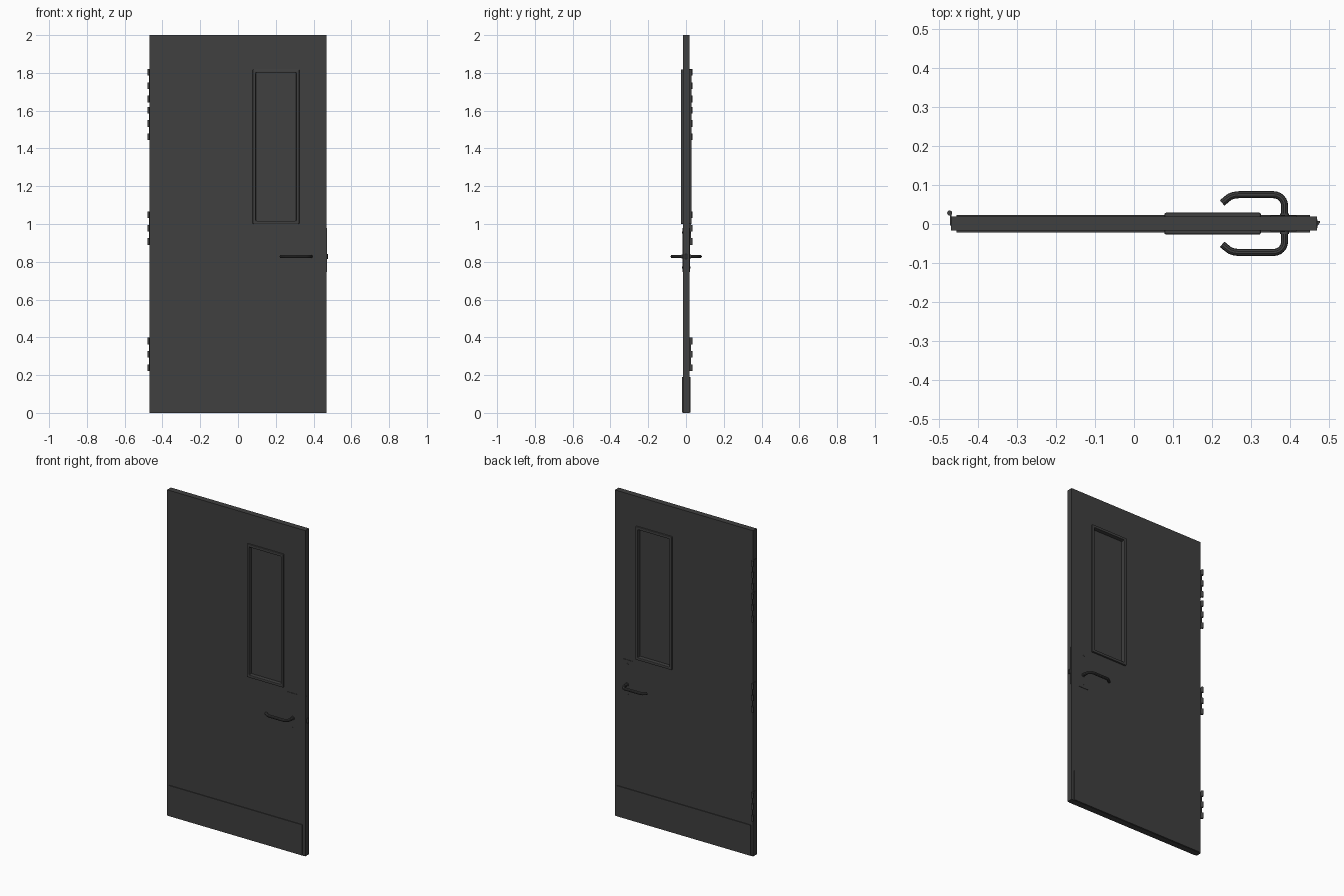
import bpy, bmesh, math

if "Cube" in bpy.data.objects:
    bpy.data.objects.remove(bpy.data.objects["Cube"])

dark = bpy.data.materials.new("dark_grey")
dark.diffuse_color = (0.05, 0.05, 0.05, 1)
dark.use_nodes = True
dark.node_tree.nodes["Principled BSDF"].inputs["Base Color"].default_value = dark.diffuse_color
YC = 0.001            # middle plane of the door leaf


def finish(name, bm, bevel=0):
    bmesh.ops.recalc_face_normals(bm, faces=bm.faces[:])
    me = bpy.data.meshes.new(name)
    bm.to_mesh(me)
    bm.free()
    ob = bpy.data.objects.new(name, me)
    bpy.context.collection.objects.link(ob)
    me.materials.append(dark)
    if bevel:
        m = ob.modifiers.new("bevel", 'BEVEL')
        m.width, m.segments = bevel, 2
    return ob


def box(name, x0, x1, y0, y1, z0, z1, bevel=0):
    bm = bmesh.new()
    bmesh.ops.create_cube(bm, size=1)
    for v in bm.verts:
        v.co = (x0 + (v.co.x + .5) * (x1 - x0), y0 + (v.co.y + .5) * (y1 - y0),
                z0 + (v.co.z + .5) * (z1 - z0))
    return finish(name, bm, bevel)


def ring(name, outer, inner, y0, y1, bevel=0):
    # rectangular frame; outer and inner are (x0, x1, z0, z1)
    bm = bmesh.new()
    loops = []
    for (a, b, c, d), y in ((outer, y0), (inner, y0), (inner, y1), (outer, y1)):
        loops.append([bm.verts.new((x, y, z)) for x, z in ((a, c), (b, c), (b, d), (a, d))])
    for i in range(4):
        p, q = loops[i], loops[(i + 1) % 4]
        for k in range(4):
            n = (k + 1) % 4
            bm.faces.new((p[k], p[n], q[n], q[k]))
    return finish(name, bm, bevel)


def cylinder(name, x, y, z, r, depth, axis='Z', seg=16):
    rot = (math.pi / 2, 0, 0) if axis == 'Y' else (0, 0, 0)
    bpy.ops.mesh.primitive_cylinder_add(vertices=seg, radius=r, depth=depth,
                                        location=(x, y, z), rotation=rot)
    ob = bpy.context.object
    ob.name = name
    ob.data.materials.append(dark)
    bpy.ops.object.shade_smooth_by_angle()
    return ob


def lever(name, side):
    # round bar bent out of the door, along it, and back in at the tip
    pts = [(.386, .015), (.386, .046)]
    pts += [(.358 + .028 * math.cos(a), .046 + .028 * math.sin(a))
            for a in (math.pi / 2 * i / 6 for i in range(1, 7))]
    pts += [(.268, .074), (.256, .0725), (.246, .069), (.238, .063), (.226, .053)]
    cu = bpy.data.curves.new(name, 'CURVE')
    cu.dimensions = '3D'
    cu.bevel_depth, cu.bevel_resolution, cu.use_fill_caps = .009, 3, True
    sp = cu.splines.new('POLY')
    sp.points.add(len(pts) - 1)
    for p, (x, y) in zip(sp.points, pts):
        p.co = (x, YC + side * y, .828, 1)
    ob = bpy.data.objects.new(name, cu)
    bpy.context.collection.objects.link(ob)
    bpy.ops.object.select_all(action='DESELECT')
    ob.select_set(True)
    bpy.context.view_layer.objects.active = ob
    bpy.ops.object.convert(target='MESH')
    ob = bpy.context.object
    ob.data.materials.clear()
    ob.data.materials.append(dark)
    bpy.ops.object.shade_smooth_by_angle()


# Door leaf with window opening, frame and glass
opening = (.087, .315, 1.01, 1.808)
ring("door_leaf", (-.469, .469, 0, 2), opening, -.017, .019)
ring("window_frame", (.078, .325, 1.0, 1.818), (.094, .308, 1.017, 1.801), -.027, .029, .004)
box("window_glass", .09, .312, YC - .004, YC + .004, 1.013, 1.805)

# Fittings repeated on both faces
for side, label in ((-1, "front"), (1, "back")):
    def ys(a, b):
        return sorted((YC + side * a, YC + side * b))
    box(label + "_kick_plate", -.455, .451, *ys(.0175, .0225), .002, .19)
    box(label + "_lock_plate", .35, .417, *ys(.0175, .0205), .745, .98)
    cylinder(label + "_lever_collar", .386, YC + side * .022, .828, .0115, .008, 'Y', 24)
    for z in (.955, .77):
        cylinder(label + "_plate_screw", .382, YC + side * .0205, z, .005, .003, 'Y')
    lever(label + "_lever", side)

# Lock on the closing edge
box("lock_faceplate", .4685, .470, YC - .011, YC + .011, .745, .98)
bm = bmesh.new()
prof = [(.465, -.007), (.470, -.007), (.477, .003), (.477, .007), (.465, .007)]
f = bm.faces.new([bm.verts.new((x, y + YC, .814)) for x, y in prof])
ext = bmesh.ops.extrude_face_region(bm, geom=[f])["geom"]
bmesh.ops.translate(bm, vec=(0, 0, .026), verts=[v for v in ext if isinstance(v, bmesh.types.BMVert)])
finish("latch_bolt", bm)

# Hinges: a leaf on the edge and three knuckles each
for zc in (1.732, 1.532, .978, .31):
    box("hinge_leaf", -.4715, -.4685, -.004, .027, zc - .088, zc + .088)
    for k in (-1, 0, 1):
        cylinder("hinge_knuckle", -.4725, .028, zc + k * .0705, .0065, .035)
